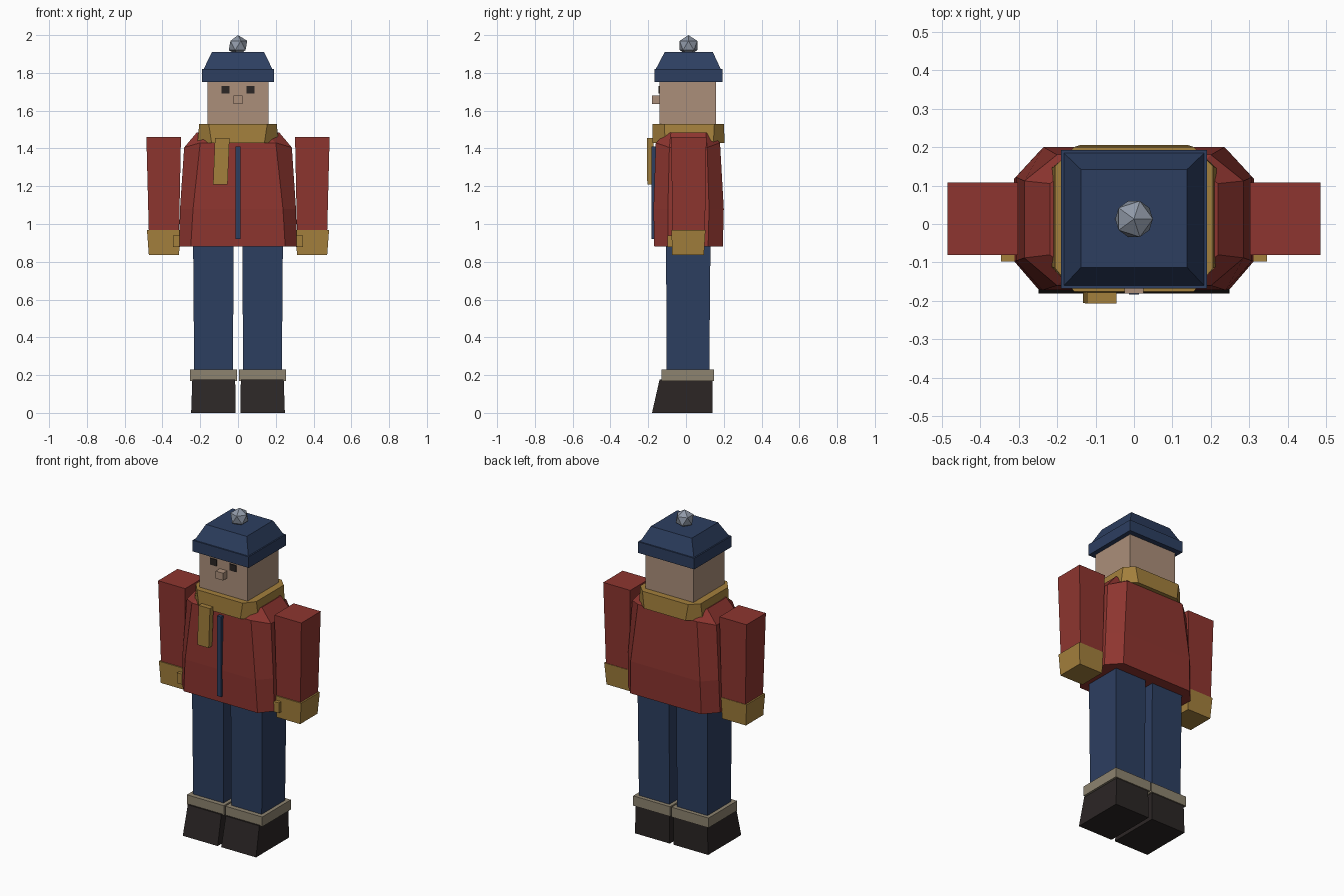
import bpy, bmesh

def material(name, rgb):
    m = bpy.data.materials.new(name)
    m.diffuse_color = (*rgb, 1)
    return m

RED = material("red_cloth", (0.27, 0.036, 0.029))
NAVY = material("navy_cloth", (0.026, 0.049, 0.118))
OCHRE = material("ochre_wool", (0.37, 0.215, 0.046))
SKIN = material("skin", (0.41, 0.275, 0.195))
BLACK = material("dark_leather", (0.024, 0.019, 0.018))
TAN = material("tan_trim", (0.27, 0.23, 0.16))
SILVER = material("silver_wool", (0.28, 0.32, 0.39))

def finish(name, bm, mat):
    bmesh.ops.recalc_face_normals(bm, faces=bm.faces)
    me = bpy.data.meshes.new(name)
    bm.to_mesh(me)
    bm.free()
    me.materials.append(mat)
    ob = bpy.data.objects.new(name, me)
    bpy.context.collection.objects.link(ob)

def loft(name, rings, mat, sx=1):
    """Skin a stack of closed rings of points, capped at both ends."""
    bm = bmesh.new()
    loops = [[bm.verts.new((x * sx, y, z)) for x, y, z in r] for r in rings]
    n = len(loops[0])
    for a, b in zip(loops, loops[1:]):
        for i in range(n):
            j = (i + 1) % n
            bm.faces.new((a[i], a[j], b[j], b[i]))
    bm.faces.new(loops[0][::-1])
    bm.faces.new(loops[-1])
    finish(name, bm, mat)

def rect(z, x0, x1, y0, y1):
    return [(x0, y0, z), (x1, y0, z), (x1, y1, z), (x0, y1, z)]

def octagon(zf, zs, fx, hx, bx, y0, s0, s1, y1):
    """Chamfered ring: front/back height zf, side height zs."""
    return [(-fx, y0, zf), (fx, y0, zf), (hx, s0, zs), (hx, s1, zs),
            (bx, y1, zf), (-bx, y1, zf), (-hx, s1, zs), (-hx, s0, zs)]

def box(name, mat, *a):
    loft(name, [rect(a[0], *a[2:]), rect(a[1], *a[2:])], mat)

# paired limbs
for side, s in (("right", 1), ("left", -1)):
    def part(name, mat, low, high):
        loft(f"{side}_{name}", [rect(*low), rect(*high)], mat, s)
    part("boot", BLACK, (0, 0.012, 0.248, -0.18, 0.14), (0.176, 0.015, 0.242, -0.14, 0.14))
    part("boot_cuff", TAN, (0.17, 0.005, 0.255, -0.13, 0.147), (0.23, 0.005, 0.255, -0.13, 0.147))
    part("trouser_leg", NAVY, (0.2, 0.026, 0.232, -0.102, 0.123), (0.95, 0.024, 0.238, -0.106, 0.13))
    part("sleeve", RED, (0.95, 0.312, 0.472, -0.07, 0.10), (1.46, 0.302, 0.485, -0.08, 0.108))
    part("mitten", OCHRE, (0.835, 0.312, 0.472, -0.073, 0.095), (0.967, 0.306, 0.482, -0.077, 0.103))
    part("thumb", OCHRE, (0.877, 0.307, 0.345, -0.097, -0.03), (0.94, 0.307, 0.345, -0.097, -0.03))
    part("eye", BLACK, (1.69, 0.045, 0.087, -0.146, -0.12), (1.73, 0.045, 0.087, -0.146, -0.12))

# jacket with sloping shoulders
loft("jacket", [
    octagon(0.88, 0.88, 0.25, 0.312, 0.24, -0.168, -0.096, 0.117, 0.195),
    octagon(1.08, 1.08, 0.238, 0.307, 0.235, -0.172, -0.096, 0.122, 0.20),
    octagon(1.43, 1.405, 0.20, 0.285, 0.20, -0.16, -0.088, 0.112, 0.18),
    octagon(1.465, 1.485, 0.165, 0.218, 0.165, -0.125, -0.08, 0.105, 0.145)], RED)
box("zipper", NAVY, 0.92, 1.41, -0.013, 0.013, -0.183, -0.15)

# scarf
loft("scarf", [octagon(1.43, 1.43, 0.14, 0.215, 0.14, -0.178, -0.11, 0.145, 0.205),
               octagon(1.53, 1.53, 0.155, 0.205, 0.155, -0.176, -0.115, 0.15, 0.20)], OCHRE)
loft("scarf_tail", [rect(1.21, -0.132, -0.055, -0.205, -0.172),
                    rect(1.455, -0.122, -0.045, -0.207, -0.172)], OCHRE)

# head
box("head", SKIN, 1.48, 1.80, -0.162, 0.162, -0.14, 0.16)
box("nose", SKIN, 1.635, 1.68, -0.025, 0.025, -0.18, -0.12)

# knitted hat
box("hat_brim", NAVY, 1.752, 1.82, -0.19, 0.19, -0.168, 0.192)
loft("hat_crown", [rect(1.82, -0.182, 0.182, -0.16, 0.184),
                   rect(1.91, -0.138, 0.138, -0.113, 0.142)], NAVY)
bm = bmesh.new()
bmesh.ops.create_icosphere(bm, subdivisions=1, radius=0.055)
bmesh.ops.translate(bm, verts=bm.verts, vec=(0, 0.013, 1.945))
finish("hat_pompom", bm, SILVER)
